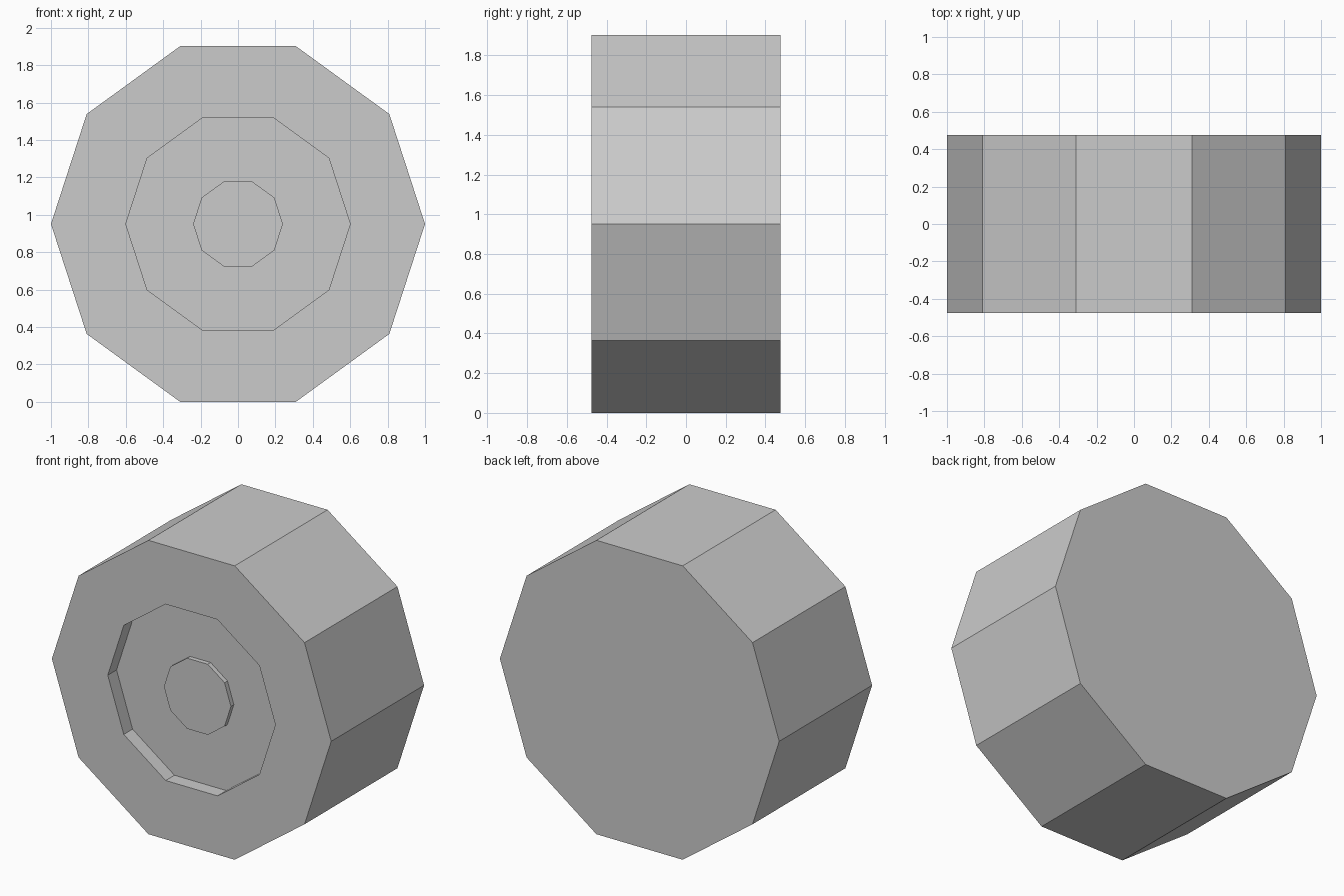
import bpy, bmesh
from math import cos, sin, pi

SIDES = 10
CENTRE_Z = sin(2 * pi / 5)   # flat side rests on the ground
HALF_WIDTH = 0.475

if "Cube" in bpy.data.objects:
    bpy.data.objects.remove(bpy.data.objects["Cube"])


def make_material(name, colour):
    mat = bpy.data.materials.new(name)
    mat.use_nodes = True
    mat.diffuse_color = colour
    mat.node_tree.nodes["Principled BSDF"].inputs["Base Color"].default_value = colour
    return mat


def lathe(name, profile, mat):
    """Sweep (radius, y) points round the y axis and cap both ends."""
    bm = bmesh.new()
    rings = [[bm.verts.new((r * cos(2 * pi * i / SIDES), y,
                            CENTRE_Z + r * sin(2 * pi * i / SIDES)))
              for i in range(SIDES)] for r, y in profile]
    for a, b in zip(rings, rings[1:]):
        for i in range(SIDES):
            j = (i + 1) % SIDES
            bm.faces.new((a[i], a[j], b[j], b[i]))
    bm.faces.new(rings[0])
    bm.faces.new(rings[-1])
    bmesh.ops.recalc_face_normals(bm, faces=bm.faces)
    mesh = bpy.data.meshes.new(name)
    bm.to_mesh(mesh)
    bm.free()
    mesh.materials.append(mat)
    obj = bpy.data.objects.new(name, mesh)
    bpy.context.collection.objects.link(obj)
    return obj


grey = make_material("light grey", (0.6, 0.6, 0.6, 1))

# Wheel: back cap, tread, front rim, recess with a raised hub
FRONT = -HALF_WIDTH
lathe("wheel", [
    (1.0, HALF_WIDTH),
    (1.0, FRONT),
    (0.6, FRONT),
    (0.6, FRONT + 0.09),
    (0.24, FRONT + 0.09),
    (0.24, FRONT + 0.06),
], grey)
